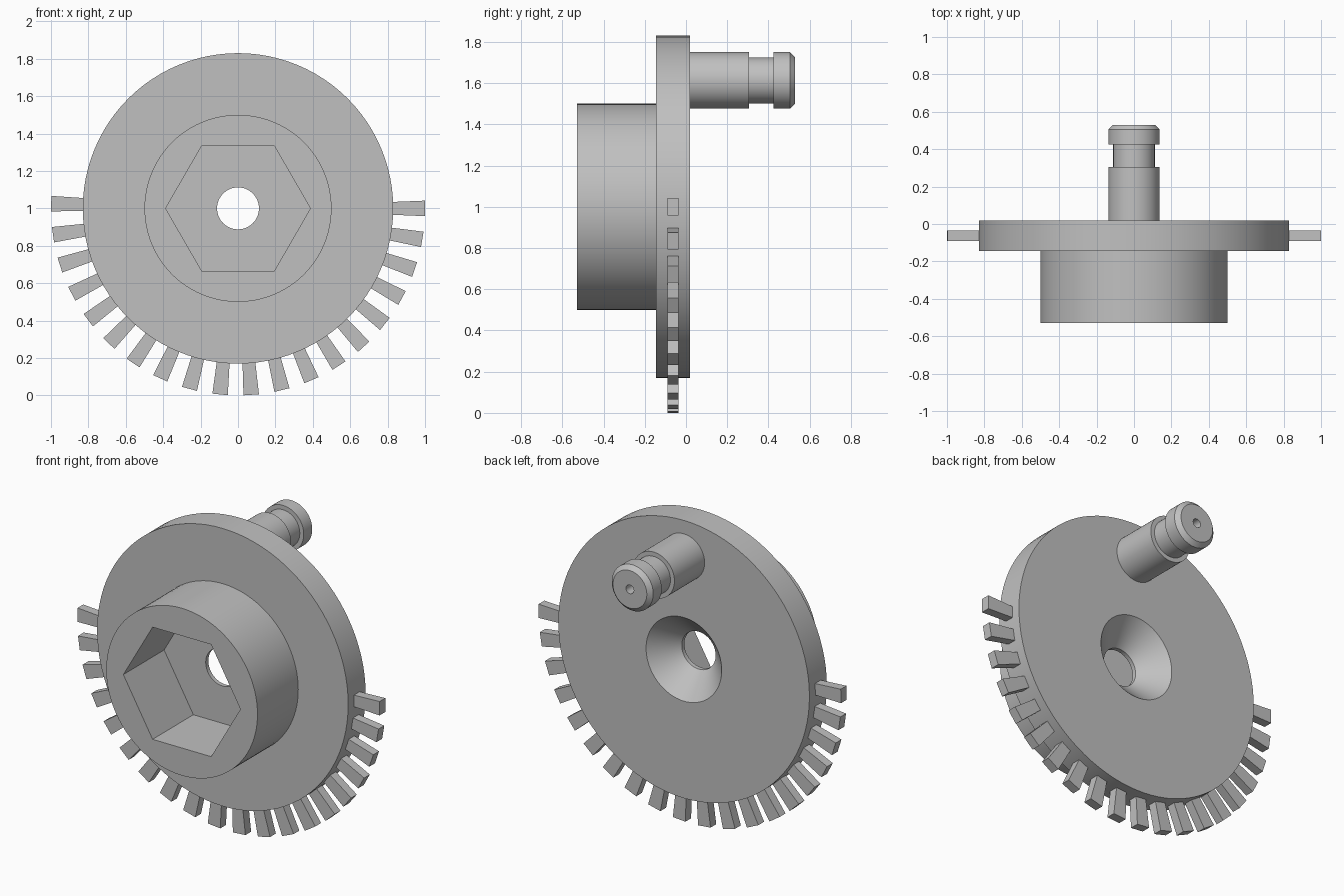
import bpy, bmesh
from math import sin, cos, pi, radians

if "Cube" in bpy.data.objects:
    bpy.data.objects.remove(bpy.data.objects["Cube"], do_unlink=True)

grey = bpy.data.materials.new("plain grey")
grey.use_nodes = True
grey.diffuse_color = (0.53, 0.53, 0.53, 1)
grey.node_tree.nodes["Principled BSDF"].inputs["Base Color"].default_value = grey.diffuse_color

AXIS_Z = 1.0      # height of the wheel axis
SEGMENTS = 96     # divisible by six, so hexagon corners fall on vertices


def finish(name, bm, smooth=True):
    """Turn a bmesh into a named, coloured object."""
    bmesh.ops.remove_doubles(bm, verts=bm.verts, dist=1e-5)
    bmesh.ops.recalc_face_normals(bm, faces=bm.faces)
    mesh = bpy.data.meshes.new(name)
    bm.to_mesh(mesh)
    bm.free()
    mesh.materials.append(grey)
    obj = bpy.data.objects.new(name, mesh)
    bpy.context.collection.objects.link(obj)
    if smooth:
        bpy.ops.object.select_all(action='DESELECT')
        obj.select_set(True)
        bpy.context.view_layer.objects.active = obj
        bpy.ops.object.shade_smooth_by_angle(angle=radians(30))
    return obj


def circle(r):
    return lambda a: r


def hexagon(r):
    """Radius of a hexagon with corners at radius r, by angle."""
    return lambda a: r * cos(pi / 6) / cos(a % (pi / 3) - pi / 6)


def lathe(name, profile, z, closed):
    """Revolve (radius function, y) points about a y-parallel axis at height z."""
    bm = bmesh.new()
    rings = []
    for radius, y in profile:
        angles = [2 * pi * i / SEGMENTS for i in range(SEGMENTS)]
        rings.append([bm.verts.new((radius(a) * cos(a), y, z + radius(a) * sin(a)))
                      for a in angles])
    pairs = list(zip(rings, rings[1:]))
    if closed:
        pairs.append((rings[-1], rings[0]))
    else:
        bm.faces.new(rings[0])
        bm.faces.new(rings[-1])
    for r0, r1 in pairs:
        for i in range(SEGMENTS):
            j = (i + 1) % SEGMENTS
            bm.faces.new((r0[i], r0[j], r1[j], r1[i]))
    return finish(name, bm)


# Wheel disc with a bore, countersunk from the back
lathe("wheel_disc", [
    (circle(0.112), -0.145), (circle(0.83), -0.145), (circle(0.83), 0.02),
    (circle(0.25), 0.02), (circle(0.112), -0.12)], AXIS_Z, True)

# Round hub with a hexagonal socket, its root buried in the disc
lathe("socket_hub", [
    (hexagon(0.387), -0.53), (circle(0.5), -0.53),
    (circle(0.5), -0.13), (hexagon(0.387), -0.13)], AXIS_Z, True)

# Crank pin with a groove, chamfered tip and small centre hole
lathe("crank_pin", [
    (circle(0.137), -0.02), (circle(0.137), 0.305), (circle(0.111), 0.305),
    (circle(0.111), 0.425), (circle(0.137), 0.425), (circle(0.137), 0.505),
    (circle(0.112), 0.53), (circle(0.026), 0.53), (circle(0.026), 0.44)],
    1.613, False)

# Wedge-shaped teeth around the lower half of the rim
TEETH, STEP, HALF = 20, radians(9.55), 0.0415
bm = bmesh.new()
for k in range(TEETH):
    mid = -k * STEP
    corners = [(0.8, -HALF), (1.0, -HALF), (1.0, HALF), (0.8, HALF)]
    front, back = [[bm.verts.new((r * cos(mid + d), y, AXIS_Z + r * sin(mid + d)))
                    for r, d in corners] for y in (-0.09, -0.036)]
    bm.faces.new(front)
    bm.faces.new(back)
    for i in range(4):
        j = (i + 1) % 4
        bm.faces.new((front[i], front[j], back[j], back[i]))
finish("rim_teeth", bm, smooth=False)
